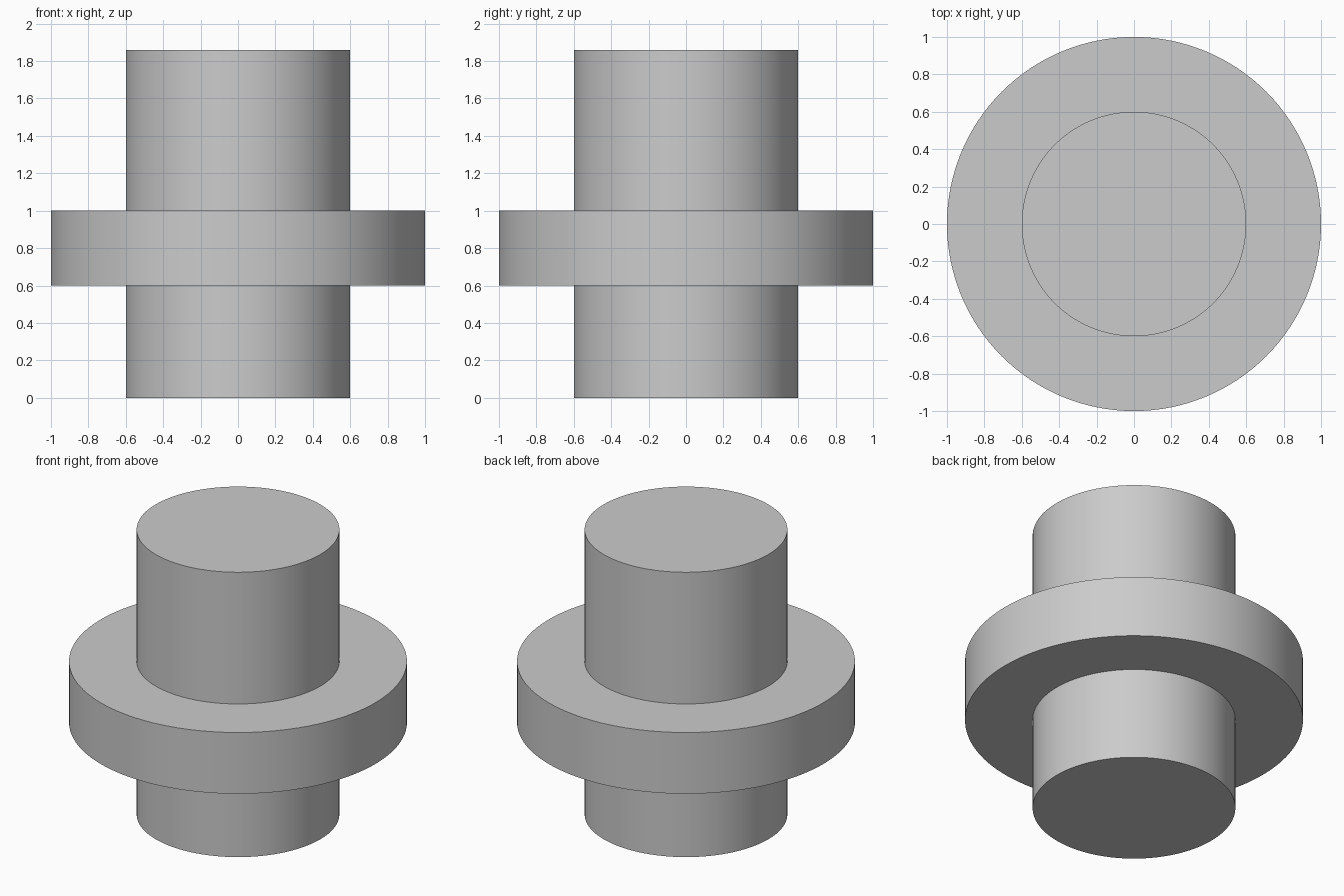
import bpy
import bmesh
import math

cube = bpy.data.objects.get("Cube")
if cube:
    bpy.data.objects.remove(cube, do_unlink=True)

# Plain grey material
grey = bpy.data.materials.new("light grey")
grey.use_nodes = True
colour = (0.6, 0.6, 0.6, 1.0)
grey.diffuse_color = colour
grey.node_tree.nodes["Principled BSDF"].inputs["Base Color"].default_value = colour

SEGMENTS = 128
SHAFT_RADIUS, FLANGE_RADIUS = 0.6, 1.0
FLANGE_BOTTOM, FLANGE_TOP, HEIGHT = 0.6, 1.0, 1.86

# Outline of the shaft with its flange, as (radius, height)
profile = [
    (0, 0),
    (SHAFT_RADIUS, 0),
    (SHAFT_RADIUS, FLANGE_BOTTOM),
    (FLANGE_RADIUS, FLANGE_BOTTOM),
    (FLANGE_RADIUS, FLANGE_TOP),
    (SHAFT_RADIUS, FLANGE_TOP),
    (SHAFT_RADIUS, HEIGHT),
    (0, HEIGHT),
]

# Turn the outline around the z axis into one closed solid
bm = bmesh.new()
verts = [bm.verts.new((r, 0, z)) for r, z in profile]
edges = [bm.edges.new(pair) for pair in zip(verts, verts[1:])]
bmesh.ops.spin(bm, geom=verts + edges, cent=(0, 0, 0), axis=(0, 0, 1),
               angle=math.tau, steps=SEGMENTS, use_merge=True)
bmesh.ops.remove_doubles(bm, verts=bm.verts, dist=0.0001)
bmesh.ops.recalc_face_normals(bm, faces=bm.faces)

mesh = bpy.data.meshes.new("flanged_shaft")
bm.to_mesh(mesh)
bm.free()
mesh.materials.append(grey)
shaft = bpy.data.objects.new("flanged_shaft", mesh)
bpy.context.collection.objects.link(shaft)

# Smooth walls, crisp rims
bpy.ops.object.select_all(action="DESELECT")
shaft.select_set(True)
bpy.context.view_layer.objects.active = shaft
bpy.ops.object.shade_smooth_by_angle(angle=math.radians(30))
